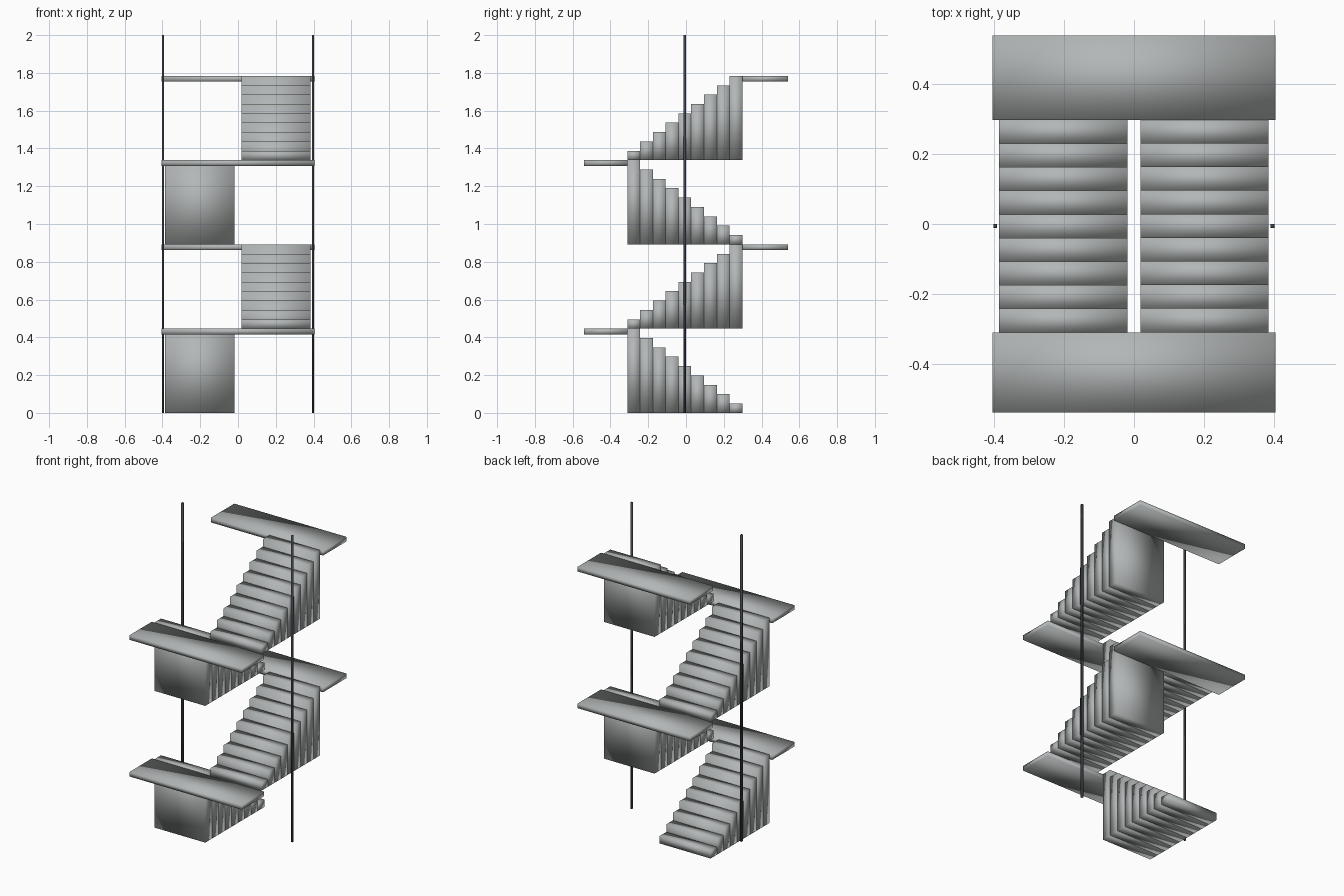
import bpy
import bmesh

if "Cube" in bpy.data.objects:
    bpy.data.objects.remove(bpy.data.objects["Cube"])


def make_material(name, color):
    mat = bpy.data.materials.new(name)
    mat.use_nodes = True
    mat.diffuse_color = color
    mat.node_tree.nodes["Principled BSDF"].inputs["Base Color"].default_value = color
    return mat


CONCRETE = make_material("concrete grey", (0.45, 0.47, 0.47, 1))
METAL = make_material("dark metal", (0.05, 0.055, 0.07, 1))


def add_box(bm, low, high):
    verts = bmesh.ops.create_cube(bm, size=1)["verts"]
    for v in verts:
        for i in range(3):
            v.co[i] = low[i] if v.co[i] < 0 else high[i]


def finish(name, bm, mat):
    mesh = bpy.data.meshes.new(name)
    for face in bm.faces:
        face.smooth = True
    bm.to_mesh(mesh)
    bm.free()
    mesh.materials.append(mat)
    bpy.context.collection.objects.link(bpy.data.objects.new(name, mesh))


STEPS = 9
RISE = 0.446
FRONT, BACK = -0.31, 0.298
TREAD = (BACK - FRONT) / STEPS

for level in range(4):
    base = level * RISE
    top = base + RISE
    to_front = level % 2 == 0

    # Flight of solid steps, each standing on the flight's base
    bm = bmesh.new()
    x0, x1 = (-0.386, -0.019) if to_front else (0.018, 0.385)
    for i in range(STEPS):
        y0 = BACK - (i + 1) * TREAD if to_front else FRONT + i * TREAD
        height = RISE * (i + 1) / STEPS
        add_box(bm, (x0, y0, base), (x1, y0 + TREAD, base + height))
    finish(f"stair_flight_{level + 1}", bm, CONCRETE)

    # Landing at the top of the flight
    bm = bmesh.new()
    y0, y1 = (-0.54, FRONT) if to_front else (BACK, 0.54)
    add_box(bm, (-0.405, y0, top - 0.03), (0.405, y1, top))
    finish(f"landing_{level + 1}", bm, CONCRETE)

# Slim upright poles on either side
for name, x in (("right_pole", -0.397), ("left_pole", 0.396)):
    bm = bmesh.new()
    add_box(bm, (x - 0.0055, -0.012, 0), (x + 0.0055, 0, 2))
    finish(name, bm, METAL)
